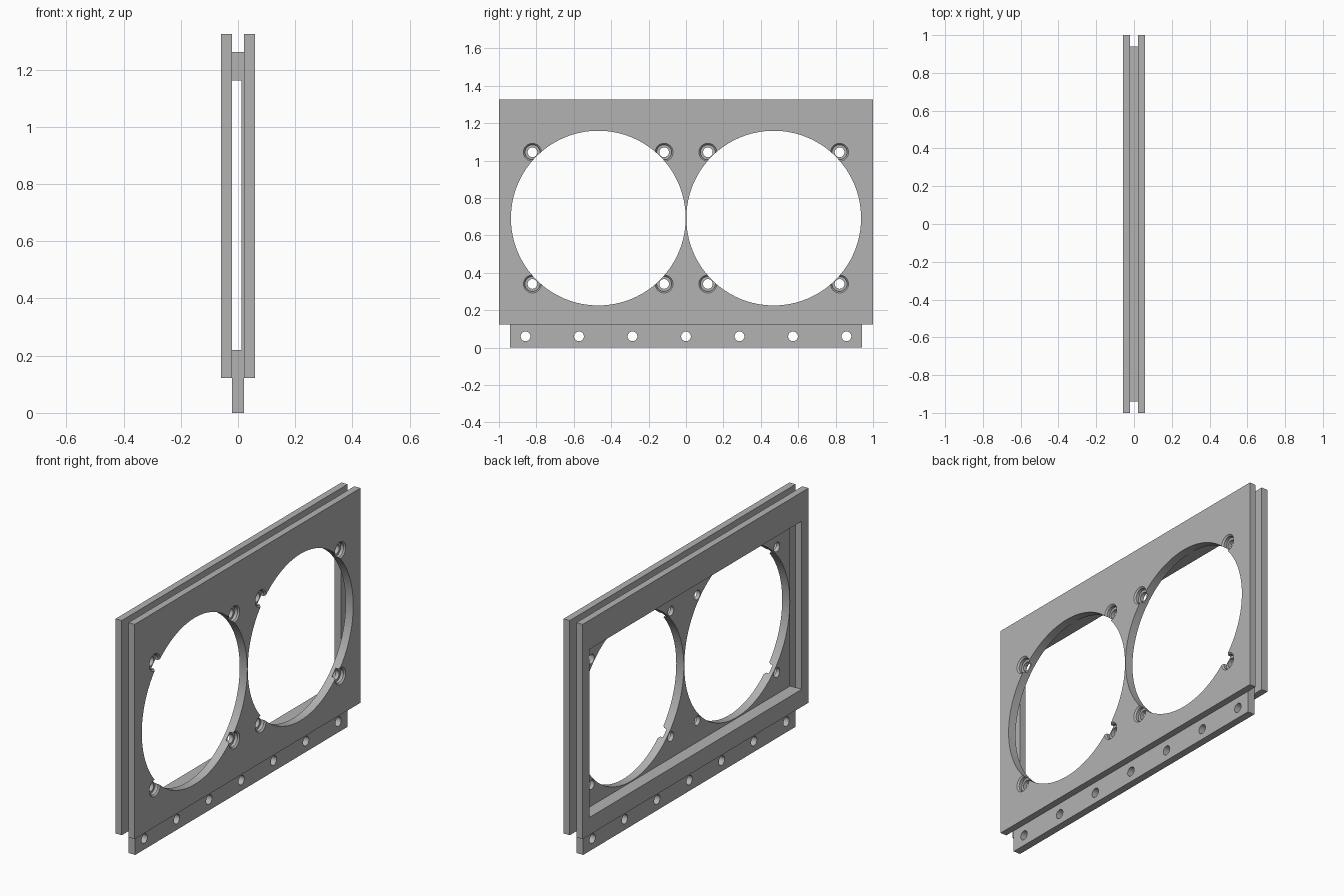
import bpy, bmesh
from mathutils import Matrix, Vector

cube = bpy.data.objects.get("Cube")
if cube:
    bpy.data.objects.remove(cube, do_unlink=True)

grey = bpy.data.materials.new("plain_grey")
grey.use_nodes = True
colour = (0.45, 0.45, 0.45, 1)
grey.diffuse_color = colour
grey.node_tree.nodes["Principled BSDF"].inputs["Base Color"].default_value = colour


def finish(name, bm):
    bmesh.ops.recalc_face_normals(bm, faces=bm.faces)
    mesh = bpy.data.meshes.new(name)
    bm.to_mesh(mesh)
    bm.free()
    mesh.materials.append(grey)
    obj = bpy.data.objects.new(name, mesh)
    bpy.context.collection.objects.link(obj)
    return obj


def box(name, x0, x1, y0, y1, z0, z1):
    bm = bmesh.new()
    size = Vector((x1 - x0, y1 - y0, z1 - z0))
    mid = Vector((x0 + x1, y0 + y1, z0 + z1)) / 2
    bmesh.ops.create_cube(bm, size=1, matrix=Matrix.Translation(mid) @ Matrix.Diagonal(size.to_4d()))
    return finish(name, bm)


def bore(y, z, x0, x1, r0, r1=None, sides=32):
    """Round cutter along x, from radius r0 at x0 to r1 at x1."""
    bm = bmesh.new()
    place = Matrix.Translation(((x0 + x1) / 2, y, z)) @ Matrix.Rotation(1.5707963, 4, 'Y')
    bmesh.ops.create_cone(bm, cap_ends=True, segments=sides, radius1=r0,
                          radius2=r1 or r0, depth=x1 - x0, matrix=place)
    return finish("cutter", bm)


def cut(obj, cutters):
    for cutter in cutters:
        cutter.hide_render = True
        mod = obj.modifiers.new("cut", 'BOOLEAN')
        mod.operation = 'DIFFERENCE'
        mod.solver = 'EXACT'
        mod.object = cutter
    bpy.context.view_layer.update()
    result = obj.evaluated_get(bpy.context.evaluated_depsgraph_get())
    mesh = bpy.data.meshes.new_from_object(result)
    obj.modifiers.clear()
    obj.data = mesh
    for cutter in cutters:
        bpy.data.objects.remove(cutter, do_unlink=True)


IN, OUT = 0.021, 0.059          # inner and outer faces of the plates
BASE, TOP = 0.122, 1.325        # plate heights
LOW, HIGH = 0.22, 1.162         # window heights
WIDE = 0.94                     # half width of core and window
HOLE_Y, HOLE_Z, HOLE_R = 0.469, 0.692, 0.467
SCREW = 0.352                   # screw offset from the hole centre

screws = [(sy * HOLE_Y + a * SCREW, HOLE_Z + b * SCREW)
          for sy in (-1, 1) for a in (-1, 1) for b in (-1, 1)]


def through_cutters():
    big = [bore(s * HOLE_Y, HOLE_Z, -0.1, 0.1, HOLE_R, sides=128) for s in (-1, 1)]
    return big + [bore(y, z, -0.1, 0.1, 0.026) for y, z in screws]


# Plate with two large round openings and countersunk screw seats
round_plate = box("round_opening_plate", IN, OUT, -1, 1, BASE, TOP)
seats = []
for y, z in screws:
    seats.append(bore(y, z, 0.034, 0.08, 0.040))
    seats.append(bore(y, z, 0.050, 0.060, 0.039, 0.049))
cut(round_plate, through_cutters() + seats)

# Opposite plate with one rectangular window
window_plate = box("window_plate", -OUT, -IN, -1, 1, BASE, TOP)
cut(window_plate, [box("cutter", -0.1, 0.1, -WIDE, WIDE, LOW, HIGH)])

# Core: top rail, bottom mounting strip and thin backing, open at both ends
core = box("core_with_mounting_strip", -IN, IN, -WIDE, WIDE, 0, 1.262)
slot = box("cutter", -0.1, 0.012, -1.1, 1.1, LOW, HIGH)
mounts = [bore(i * 0.286, 0.06, -0.1, 0.1, 0.026) for i in range(-3, 4)]
cut(core, [slot] + through_cutters() + mounts)

# Smooth bores, crisp edges
bpy.ops.object.select_all(action='DESELECT')
for obj in (round_plate, window_plate, core):
    obj.select_set(True)
bpy.context.view_layer.objects.active = core
bpy.ops.object.shade_smooth_by_angle(angle=0.5)
